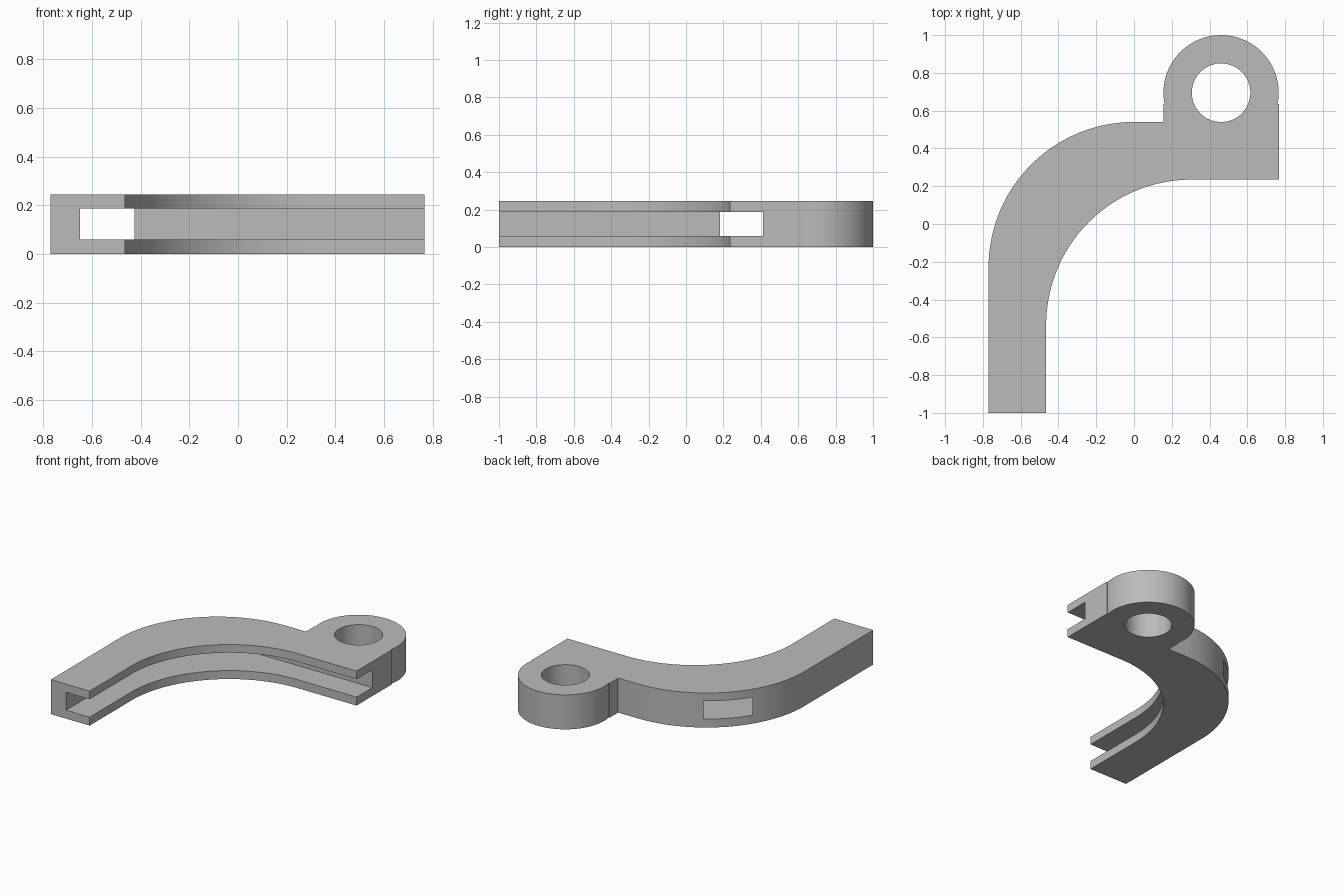
import bpy, bmesh
from math import cos, sin, pi, radians, asin

default = bpy.data.objects.get("Cube")
if default:
    bpy.data.objects.remove(default, do_unlink=True)

HEIGHT = 0.245
LEFT, RIGHT = -0.77, 0.767     # outer wall and open end of the arm
WIDTH = 0.305                  # arm width, also the lug radius
BEND = 0.77                    # same bend radius inside and outside
TOP = 0.54                     # outer edge of the short leg
LUG_X, LUG_Y = 0.461, 0.695

grey = bpy.data.materials.new("plain grey")
grey.use_nodes = True
colour = (0.5, 0.5, 0.5, 1)
grey.diffuse_color = colour
grey.node_tree.nodes["Principled BSDF"].inputs["Base Color"].default_value = colour


def arc(cx, cy, r, start, end, steps):
    """Points along an arc, angles in radians."""
    angles = [start + (end - start) * i / steps for i in range(steps + 1)]
    return [(cx + r * cos(a), cy + r * sin(a)) for a in angles]


def prism(name, outline, z0, z1):
    """Extrude a flat outline between two heights."""
    bm = bmesh.new()
    face = bm.faces.new([bm.verts.new((x, y, z0)) for x, y in outline])
    new = bmesh.ops.extrude_face_region(bm, geom=[face])["geom"]
    bmesh.ops.translate(bm, vec=(0, 0, z1 - z0),
                        verts=[v for v in new if isinstance(v, bmesh.types.BMVert)])
    bmesh.ops.recalc_face_normals(bm, faces=bm.faces)
    mesh = bpy.data.meshes.new(name)
    bm.to_mesh(mesh)
    bm.free()
    mesh.materials.append(grey)
    obj = bpy.data.objects.new(name, mesh)
    bpy.context.collection.objects.link(obj)
    return obj


def cut(target, cutter):
    """Subtract a hidden cutter."""
    mod = target.modifiers.new(cutter.name, "BOOLEAN")
    mod.operation, mod.solver, mod.object = "DIFFERENCE", "EXACT", cutter
    cutter.hide_render = True
    cutter.hide_set(True)
    cutter.display_type = "WIRE"


# Curved arm with the rounded lug, as one outline
step_y = 0.635
dip = asin((LUG_Y - step_y) / WIDTH)
outer_bend = arc(LEFT + BEND, TOP - BEND, BEND, pi, pi / 2, 48)
inner_bend = arc(LEFT + WIDTH + BEND, TOP - WIDTH - BEND, BEND, pi / 2, pi, 48)
lug = arc(LUG_X, LUG_Y, WIDTH, pi + dip, -dip, 72)
lug_left = LUG_X - WIDTH - 0.001
outline = ([(LEFT, -1)] + outer_bend
           + [(lug_left, TOP), (lug_left, step_y)] + lug
           + [(RIGHT, step_y), (RIGHT, TOP - WIDTH)]
           + inner_bend + [(LEFT + WIDTH, -1)])
bracket = prism("bracket_arm", outline, 0, HEIGHT)

# Square-cornered slot, open inwards, breaking through the outer bend
slot = [(-0.65, -1.2), (1, -1.2), (1, 0.412), (-0.65, 0.412)]
cut(bracket, prism("slot_cutter", slot, 0.06, 0.187))

# Round hole through the lug
hole = arc(LUG_X, LUG_Y, 0.155, 0, 2 * pi, 64)[:-1]
cut(bracket, prism("hole_cutter", hole, -0.1, HEIGHT + 0.1))

# Bake the cuts, then shade the curved walls smooth
bpy.ops.object.select_all(action="DESELECT")
bpy.context.view_layer.objects.active = bracket
bracket.select_set(True)
for mod in list(bracket.modifiers):
    bpy.ops.object.modifier_apply(modifier=mod.name)
for helper in ("slot_cutter", "hole_cutter"):
    bpy.data.objects.remove(bpy.data.objects[helper], do_unlink=True)
bpy.ops.object.shade_smooth_by_angle(angle=radians(30))
